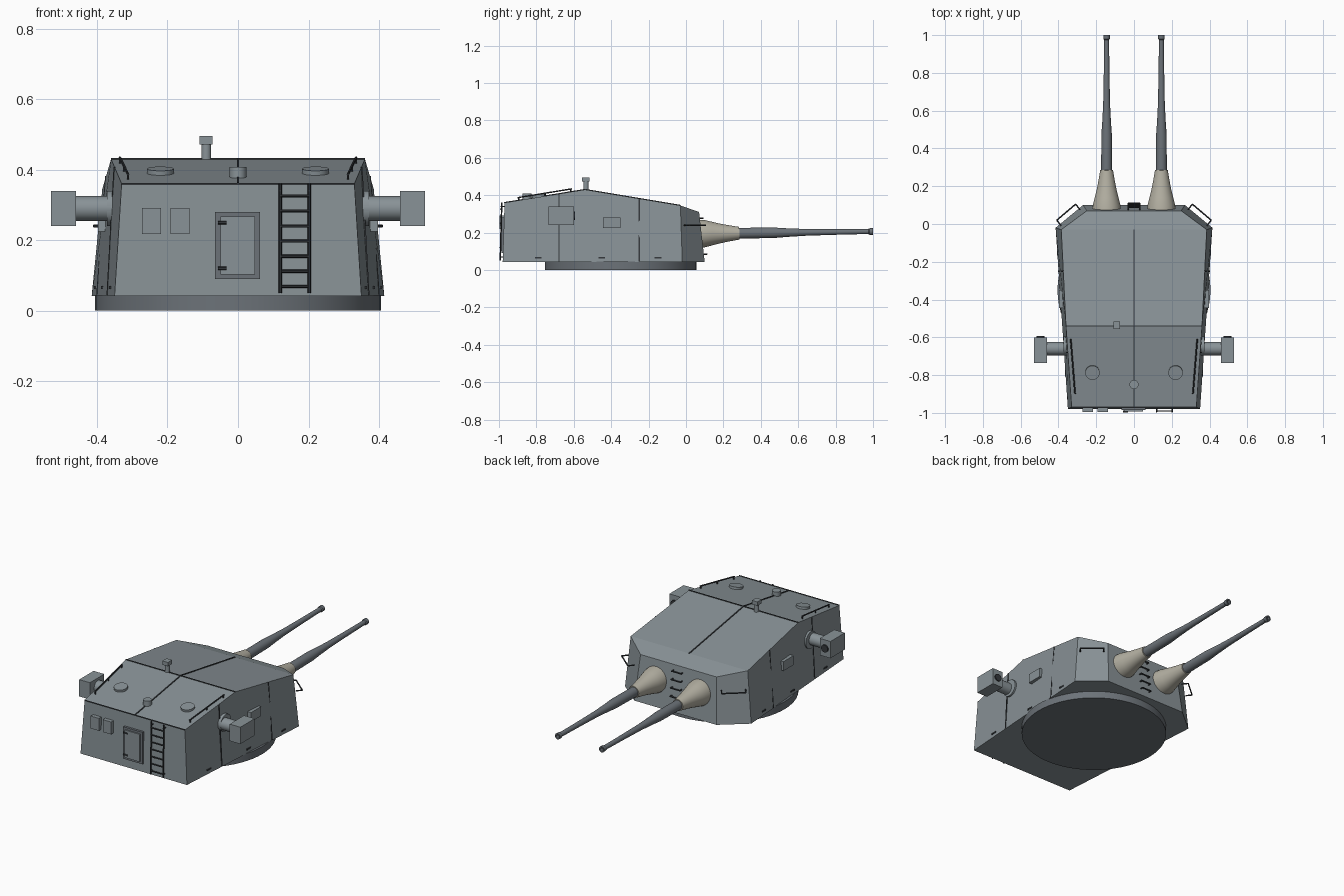
import bpy, math
from mathutils import Vector

if "Cube" in bpy.data.objects:
    bpy.data.objects.remove(bpy.data.objects["Cube"])


def material(name, rgb):
    m = bpy.data.materials.new(name)
    m.diffuse_color = (*rgb, 1)
    m.use_nodes = True
    m.node_tree.nodes["Principled BSDF"].inputs["Base Color"].default_value = m.diffuse_color
    return m


STEEL = material("steel", (0.25, 0.29, 0.31))
GUN = material("gun_steel", (0.15, 0.17, 0.19))
CANVAS = material("canvas", (0.45, 0.43, 0.36))
DARK = material("dark_fittings", (0.035, 0.04, 0.045))


def mesh(name, verts, faces, mat, smooth=False):
    me = bpy.data.meshes.new(name)
    me.from_pydata(verts, [], faces)
    me.materials.append(mat)
    ob = bpy.data.objects.new(name, me)
    bpy.context.collection.objects.link(ob)
    if smooth:
        bpy.ops.object.select_all(action='DESELECT')
        ob.select_set(True)
        bpy.context.view_layer.objects.active = ob
        bpy.ops.object.shade_smooth_by_angle(angle=math.radians(35))
    return ob


def lathe(name, origin, axis, profile, mat, n=32, smooth=True, spin=0.0):
    """Revolve (distance, radius) pairs around an axis, with flat end caps."""
    q = Vector((0, 0, 1)).rotation_difference(Vector(axis))
    verts = [Vector(origin) + q @ Vector((r * math.cos(spin + 2 * math.pi * i / n),
                                          r * math.sin(spin + 2 * math.pi * i / n), d))
             for d, r in profile for i in range(n)]
    faces = [(k * n + i, k * n + (i + 1) % n, (k + 1) * n + (i + 1) % n, (k + 1) * n + i)
             for k in range(len(profile) - 1) for i in range(n)]
    last = (len(profile) - 1) * n
    faces += [tuple(reversed(range(n))), tuple(range(last, last + n))]
    return mesh(name, verts, faces, mat, smooth)


def bar(name, p, q, r, mat=DARK, n=6):
    p, q = Vector(p), Vector(q)
    return lathe(name, p, (q - p).normalized(), [(0, r), ((q - p).length, r)], mat, n, n > 4,
                 math.pi / 4 if n == 4 else 0)


def box(name, lo, hi, mat=STEEL):
    v = [(x, y, z) for z in (lo[2], hi[2]) for x, y in
         ((lo[0], lo[1]), (hi[0], lo[1]), (hi[0], hi[1]), (lo[0], hi[1]))]
    return mesh(name, v, [(3, 2, 1, 0), (4, 5, 6, 7), (0, 1, 5, 4), (1, 2, 6, 5),
                          (2, 3, 7, 6), (3, 0, 4, 7)], mat)


# Armoured gunhouse: half outline of base and roof, mirrored across x
base = [(0.35, -0.98, 0.042), (0.415, -0.02, 0.042), (0.27, 0.10, 0.042)]
roof = [(0.33, -0.97, 0.36), (0.36, -0.54, 0.43), (0.385, -0.03, 0.345), (0.25, 0.07, 0.31)]
half = base + roof
verts = half + [(-x, y, z) for x, y, z in half]
side = [(0, 1, 5, 4, 3), (1, 2, 6, 5)]
faces = side + [tuple(i + 7 for i in reversed(f)) for f in side]
faces += [(7, 0, 3, 10), (2, 9, 13, 6), (0, 7, 8, 9, 2, 1),
          (3, 4, 11, 10), (4, 5, 12, 11), (5, 6, 13, 12)]
mesh("gunhouse", verts, faces, STEEL)


def roof_at(y):
    for a, b in zip(roof, roof[1:]):
        if y <= b[1]:
            t = (y - a[1]) / (b[1] - a[1])
            return a[0] + t * (b[0] - a[0]), a[2] + t * (b[2] - a[2])
    return roof[-1][0], roof[-1][2]


def wall_x(y, z):
    low = 0.35 + 0.065 * (y + 0.98) / 0.96
    top, h = roof_at(y)
    return low + (top - low) * (z - 0.042) / (h - 0.042)


# Turret ring
lathe("turret_ring", (0, -0.35, 0), (0, 0, 1), [(0, 0.405), (0.045, 0.405)], GUN, 64)

# Guns with canvas blast bags
for s in (-1, 1):
    aim = Vector((0, 1, 0.013)).normalized()
    o = (s * 0.145, 0, 0.193)
    lathe("blast_bag", o, aim, [(0.06, 0.076), (0.10, 0.073), (0.14, 0.063), (0.18, 0.053),
                                (0.22, 0.045), (0.26, 0.038), (0.285, 0.034)], CANVAS)
    lathe("barrel", o, aim, [(0.2, 0.029), (0.47, 0.028), (0.54, 0.023), (0.64, 0.018),
                             (0.8, 0.015), (0.975, 0.013), (0.98, 0.0175), (1.0, 0.0175),
                             (1.0, 0.010), (0.96, 0.010)], GUN)

# Side fittings, mirrored
for s in (-1, 1):
    # Rangefinder arm and head
    lathe("rangefinder_arm", (s * 0.34, -0.66, 0.29), (s, 0, 0), [(0, 0.035), (0.13, 0.035)], STEEL)
    lathe("rangefinder_flange", (s * 0.34, -0.645, 0.29), (s, 0, 0), [(0, 0.05), (0.032, 0.05)], STEEL)
    x = sorted((s * 0.46, s * 0.53))
    box("rangefinder_head", (x[0], -0.735, 0.24), (x[1], -0.60, 0.34))
    lathe("rangefinder_lens", (s * 0.495, -0.61, 0.29), (0, 1, 0), [(0, 0.022), (0.017, 0.022)], DARK, 20)
    # Sight port box
    x = sorted((s * 0.36, s * 0.397))
    box("sight_port", (x[0], -0.445, 0.225), (x[1], -0.35, 0.28))
    # Plate seams and low brackets
    for y in (-0.68, -0.25):
        zt = roof_at(y)[1]
        bar("side_seam", (s * wall_x(y, 0.045), y, 0.045), (s * wall_x(y, zt), y, zt), 0.004, DARK, 4)
    for y in (-0.79, -0.45, -0.15):
        bar("side_bracket", (s * wall_x(y, 0.066), y - 0.018, 0.066),
            (s * wall_x(y, 0.066), y + 0.018, 0.066), 0.006, DARK, 4)
    # Grab rail on the angled front corner
    a, b = Vector((s * 0.385, -0.01, 0.24)), Vector((s * 0.285, 0.075, 0.24))
    out = Vector((s * 0.024, 0.03, 0))
    for p, q in ((a, a + out), (a + out, b + out), (b + out, b)):
        bar("corner_grab_rail", p, q, 0.004)
    # Roof rail on posts
    a, b = Vector((s * 0.312, -0.90, 0.387)), Vector((s * 0.335, -0.61, 0.434))
    bar("roof_rail", a, b, 0.004)
    for t in (0.02, 0.5, 0.98):
        p = a.lerp(b, t)
        bar("roof_rail_post", p, p - Vector((0, 0, 0.02)), 0.0035)
    # Roof hatch, tilted with the roof
    tilt = Vector((0, -0.07, 0.43)).normalized()
    lathe("roof_hatch", (s * 0.22, -0.785, 0.385), tilt, [(0, 0.038), (0.018, 0.038)], STEEL)

# Roof seams
for a, b in zip(roof[:3], roof[1:3]):
    bar("roof_centre_seam", (0, a[1], a[2]), (0, b[1], b[2]), 0.005, DARK, 4)
bar("roof_cross_seam", (-0.36, -0.54, 0.43), (0.36, -0.54, 0.43), 0.004, DARK, 4)
bar("rear_roof_seam", (-0.33, -0.97, 0.36), (0.33, -0.97, 0.36), 0.004, DARK, 4)

# Periscope and roof vent
lathe("periscope_tube", (-0.09, -0.535, 0.42), (0, 0, 1), [(0, 0.014), (0.055, 0.014)], STEEL, 20)
box("periscope_head", (-0.109, -0.555, 0.472), (-0.073, -0.515, 0.495))
lathe("roof_vent", (0, -0.85, 0.365), (0, 0, 1), [(0, 0.014), (0.012, 0.014), (0.012, 0.024),
                                                  (0.043, 0.024)], STEEL, 24)

# Rear door with frame and hinges
box("door_frame", (-0.065, -0.986, 0.09), (0.062, -0.96, 0.28), GUN)
box("door", (-0.05, -0.993, 0.103), (0.048, -0.96, 0.267))
for z in (0.12, 0.25):
    bar("door_hinge", (-0.057, -0.993, z), (-0.033, -0.993, z), 0.005)

# Rear lockers
for x in (-0.245, -0.165):
    box("rear_locker", (x - 0.027, -0.996, 0.218), (x + 0.027, -0.96, 0.292))

# Rear ladder
for x in (0.12, 0.202):
    bar("ladder_rail", (x, -0.993, 0.05), (x, -0.985, 0.36), 0.0045)
    for z in (0.07, 0.34):
        bar("ladder_mount", (x, -0.991, z), (x, -0.965, z), 0.004)
for i in range(7):
    z = 0.069 + i * 0.0428
    bar("ladder_rung", (0.12, -0.99, z), (0.202, -0.99, z), 0.0045)

# Climbing rungs between the guns
for i in range(5):
    z = 0.085 + i * 0.048
    y = 0.10 - 0.03 * (z - 0.042) / 0.268
    bar("front_rung", (-0.032, y + 0.016, z), (0.032, y + 0.016, z), 0.0045)
    for x in (-0.03, 0.03):
        bar("front_rung_mount", (x, y - 0.005, z), (x, y + 0.016, z), 0.004)
